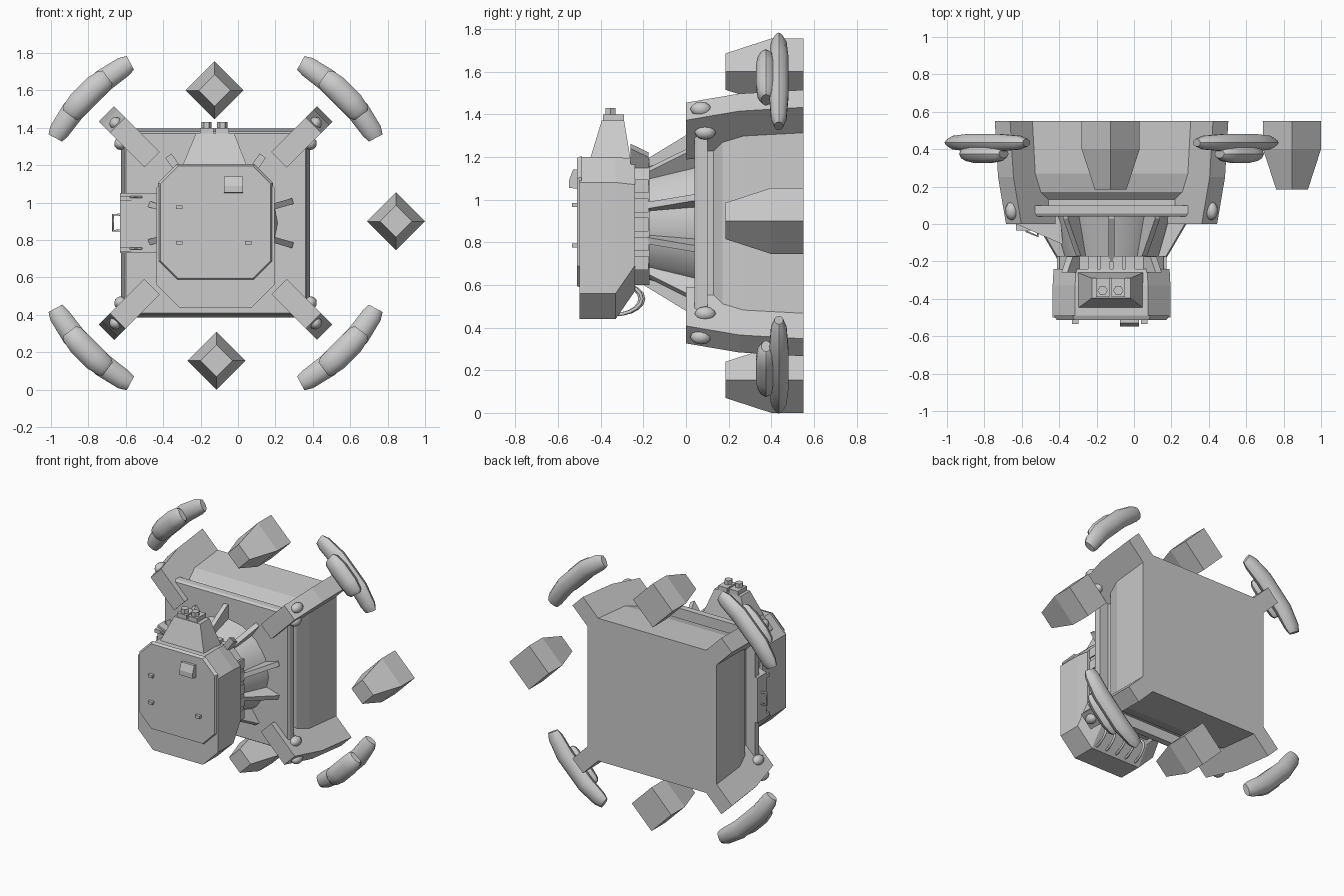
import bpy, bmesh, math
from mathutils import Vector

if "Cube" in bpy.data.objects:
    bpy.data.objects.remove(bpy.data.objects["Cube"])

CX, CZ = -0.12, 0.89          # hub axis of the machine
grey = bpy.data.materials.new("plain grey")
grey.diffuse_color = (0.6, 0.6, 0.6, 1)
grey.use_nodes = True
grey.node_tree.nodes["Principled BSDF"].inputs["Base Color"].default_value = grey.diffuse_color


def finish(name, bm, smooth=False):
    bmesh.ops.recalc_face_normals(bm, faces=bm.faces)
    me = bpy.data.meshes.new(name)
    bm.to_mesh(me)
    bm.free()
    me.materials.append(grey)
    ob = bpy.data.objects.new(name, me)
    bpy.context.collection.objects.link(ob)
    if smooth:
        bpy.ops.object.select_all(action='DESELECT')
        ob.select_set(True)
        bpy.context.view_layer.objects.active = ob
        bpy.ops.object.shade_smooth_by_angle(angle=math.radians(40))
    return ob


def loft(name, rings, smooth=False):
    """Skin a closed solid through rings of 3D points."""
    bm = bmesh.new()
    vs = [[bm.verts.new(p) for p in r] for r in rings]
    n = len(vs[0])
    for a, b in zip(vs, vs[1:]):
        for i in range(n):
            bm.faces.new((a[i], a[(i + 1) % n], b[(i + 1) % n], b[i]))
    bm.faces.new(vs[0])
    bm.faces.new(vs[-1])
    return finish(name, bm, smooth)


def box(name, x0, x1, y0, y1, z0, z1):
    q = [(x0, z0), (x1, z0), (x1, z1), (x0, z1)]
    return loft(name, [[(x, y, z) for x, z in q] for y in (y0, y1)])


def octagon(y, hx, z0, z1, c):
    """Chamfered rectangle facing the front."""
    p = [(-hx, z0 + c), (-hx + c, z0), (hx - c, z0), (hx, z0 + c),
         (hx, z1 - c), (hx - c, z1), (c - hx, z1), (-hx, z1 - c)]
    return [(CX + x, y, z) for x, z in p]


def square(y, h):
    return [(CX + a * h, y, CZ + b * h) for a, b in ((-1, -1), (1, -1), (1, 1), (-1, 1))]


def diamond(x, z, y, h):
    return [(x - h, y, z), (x, y, z - h), (x + h, y, z), (x, y, z + h)]


def radial(ang, r, t, y):
    """Point at radius r and sideways offset t around the hub axis."""
    c, s = math.cos(ang), math.sin(ang)
    return (CX + r * c - t * s, y, CZ + r * s + t * c)


def tube(name, pts, r, cyclic=False):
    cu = bpy.data.curves.new(name, 'CURVE')
    cu.dimensions = '3D'
    cu.bevel_depth, cu.bevel_resolution = r, 1
    sp = cu.splines.new('POLY')
    sp.points.add(len(pts) - 1)
    for p, q in zip(sp.points, pts):
        p.co = (*q, 1)
    sp.use_cyclic_u = cyclic
    cu.use_fill_caps = True
    cu.materials.append(grey)
    bpy.context.collection.objects.link(bpy.data.objects.new(name, cu))


# Rear body and stepped front plate
loft("body", [square(0.13, 0.42), square(0.17, 0.46), square(0.27, 0.49), square(0.55, 0.505)])
loft("body_collar", [square(0.09, 0.42), square(0.135, 0.42)])
loft("front_plate", [square(0.04, 0.48), square(0.055, 0.49), square(0.10, 0.49)])

# Funnel between plate and head, with fins
loft("funnel", [[radial(math.radians(22.5 * i), r, 0, y) for i in range(16)]
                for y, r in ((-0.20, 0.26), (0.05, 0.335))], True)
for deg in (16, 55, 90, 125, 164, 196, 235, 270, 305, 344):
    a = math.radians(deg)
    loft("funnel_fin", [[radial(a, r, t, y) for r, y in
                         ((0.22, -0.2), (0.29, -0.2), (0.43, 0.03), (0.43, 0.05), (0.25, 0.05))]
                        for t in (-0.016, 0.016)])

# Head: neck ring, shell, front cover
loft("neck_ring", [octagon(y, 0.285, 0.60, 1.17, 0.1) for y in (-0.25, -0.17)])
loft("head_shell", [octagon(-0.50, 0.315, 0.44, 1.2, 0.12), octagon(-0.33, 0.315, 0.44, 1.2, 0.12),
                    octagon(-0.24, 0.31, 0.57, 1.19, 0.12)])
loft("head_cover", [octagon(-0.512, 0.295, 0.595, 1.195, 0.095),
                    octagon(-0.49, 0.308, 0.585, 1.205, 0.10)])
for z in (0.67, 0.76, 0.85, 0.94, 1.03):
    for s in (-1, 1):
        x = CX + s * 0.285
        box("neck_block", x - 0.008, x + 0.008, -0.24, -0.175, z, z + 0.065)
for deg in (55, 125):
    a = math.radians(deg)
    loft("neck_tab", [[radial(a, r, t, y) for r, y in
                       ((0.25, -0.26), (0.44, -0.26), (0.39, -0.175), (0.25, -0.175))]
                      for t in (-0.02, 0.02)])
for x in (-0.22, -0.153, -0.087, -0.02):
    box("neck_top_block", x - 0.026, x + 0.026, -0.25, -0.17, 1.15, 1.19)

# Vent tower with two caps
loft("vent_tower", [[(-0.30, -0.45, 1.19), (0.05, -0.45, 1.19), (0.05, -0.26, 1.19), (-0.30, -0.26, 1.19)],
                    [(-0.225, -0.395, 1.37), (-0.02, -0.395, 1.37), (-0.02, -0.29, 1.37), (-0.225, -0.29, 1.37)]])
for x in (-0.168, -0.084):
    box("vent_base", x - 0.036, x + 0.036, -0.39, -0.29, 1.2, 1.40)
    loft("vent_cap", [[(x + 0.027 * math.cos(i * math.pi / 3), -0.355 + 0.027 * math.sin(i * math.pi / 3), z)
                       for i in range(6)] for z in (1.39, 1.43)])

# Small fittings on the head front
loft("sensor", [[(x, y, z) for y, z in ((-0.5, 1.05), (-0.548, 1.055), (-0.548, 1.09), (-0.53, 1.14), (-0.5, 1.14))]
                for x in (-0.075, 0.028)])
for x, z in ((-0.315, 0.975), (-0.315, 0.785), (0.055, 0.785)):
    box("knob", x - 0.017, x + 0.017, -0.535, -0.5, z - 0.01, z + 0.01)

# Side box with handle and brackets
loft("side_box", [[(x, y, z) for x, y in ((-0.63, 0.0), (-0.63, 0.1), (-0.40, 0.1), (-0.38, -0.11))]
                  for z in (0.73, 1.05)])
tube("side_handle", [(-0.62, 0.06, 0.85), (-0.668, 0.05, 0.85), (-0.668, 0.05, 0.935), (-0.62, 0.06, 0.935)], 0.007)
for z in (0.755, 1.03):
    tube("side_bracket", [(-0.515, -0.02, z), (-0.57, 0.0, z), (-0.575, -0.04, z), (-0.515, -0.065, z)], 0.006, True)
    box("side_rail", -0.63, -0.43, -0.035, 0.03, z - 0.02, z + 0.005)

# Looping hoses under the head
for i in range(5):
    x, h = -0.28 + 0.08 * i, 0.10 + 0.008 * (i % 3)
    tube("hose", [(x + 0.02 * math.sin(a), -0.34 + (h + 0.025) * math.sin(a), 0.535 + 0.075 * math.cos(a))
                  for a in (math.pi * k / 10 for k in range(11))], 0.009)

# Four corner legs, knobs and floating arc guards
for q in range(4):
    a = math.radians(45 + 90 * q)
    loft("leg", [[radial(a, r, t, y) for r, t in ((r0, -0.058), (r1, -0.058), (r1, 0.058), (r0, 0.058))]
                 for y, r0, r1 in ((0.0, 0.48, 0.74), (0.25, 0.50, 0.80), (0.55, 0.55, 0.825))])
    for r, t, y in ((0.755, 0.0, 0.07), (0.66, -0.058 if q % 2 == 0 else 0.058, 0.09)):
        bm = bmesh.new()
        bmesh.ops.create_icosphere(bm, subdivisions=2, radius=1)
        for v in bm.verts:
            v.co = Vector((v.co.x * 0.035, v.co.y * 0.05, v.co.z * 0.035)) + Vector(radial(a, r, t, y))
        finish("leg_knob", bm, True)
    for name, span, yc, hy, hr in (("guard_rear", 17, 0.435, 0.048, 0.062),
                                   ("guard_front", 8.5, 0.375, 0.05, 0.066)):
        rings = []
        for f, s in ((-1, 0.45), (-0.85, 0.8), (-0.4, 1), (0.4, 1), (0.85, 0.8), (1, 0.45)):
            b = a + math.radians(span * f)
            rings.append([radial(b, 0.97 + hr * (0.4 + 0.6 * s) * math.cos(k * math.pi / 5), 0,
                                 yc + hy * s * math.sin(k * math.pi / 5)) for k in range(10)])
        loft(name, rings, True)

# Three floating diamond blocks
for x, z in ((-0.125, 1.6), (0.845, 0.9), (-0.115, 0.155)):
    loft("floating_block", [diamond(x, z, 0.185, 0.085), diamond(x, z, 0.40, 0.155), diamond(x, z, 0.55, 0.155)])
